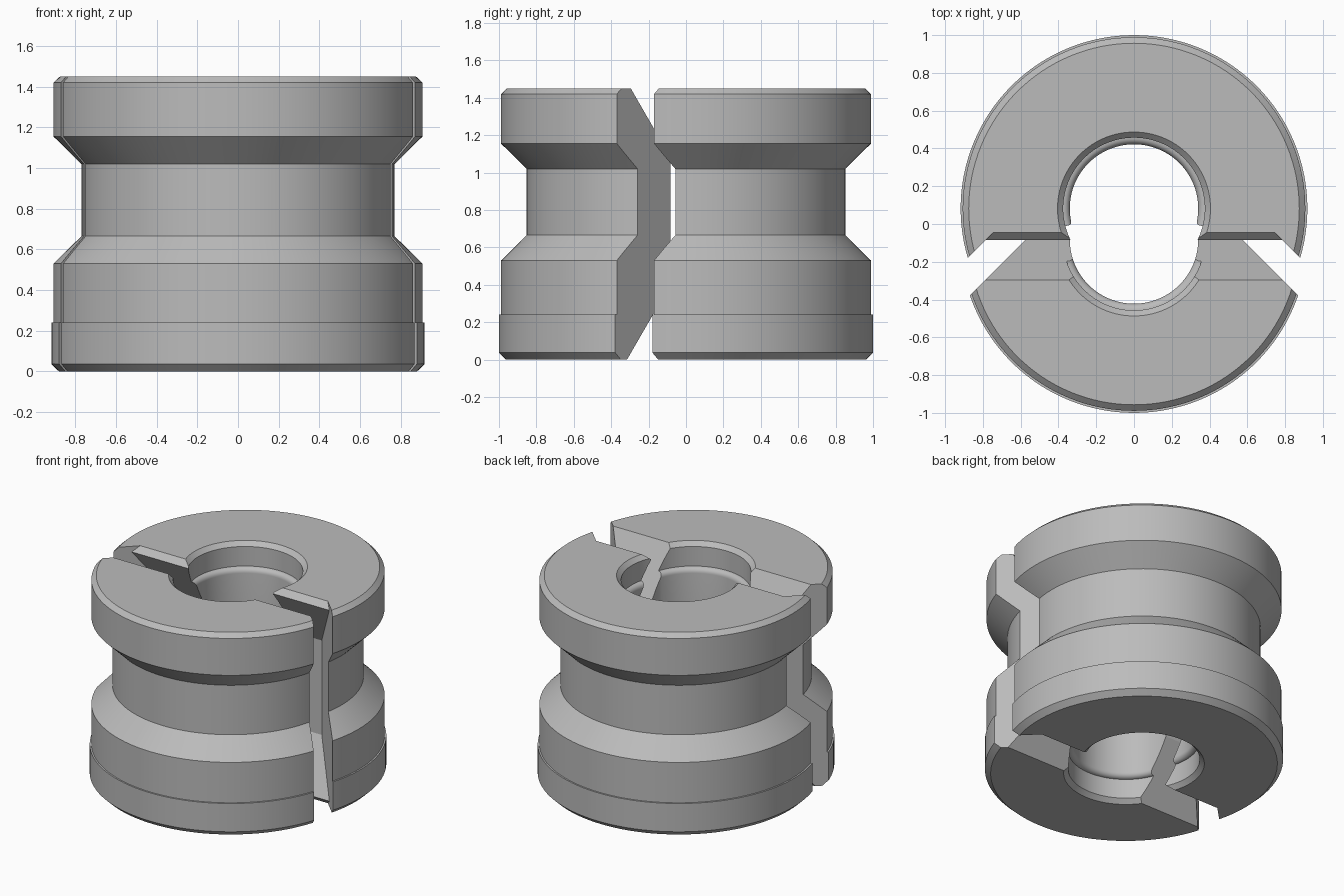
import bpy, bmesh, math
from mathutils import Vector

cube = bpy.data.objects.get("Cube")
if cube:
    bpy.data.objects.remove(cube, do_unlink=True)

OFFSET = 0.082      # each half is pulled this far from the middle
SEGMENTS = 128

steel = bpy.data.materials.new("plain_grey")
steel.use_nodes = True
grey = (0.5, 0.5, 0.5, 1)
steel.diffuse_color = grey
steel.node_tree.nodes["Principled BSDF"].inputs["Base Color"].default_value = grey

# Closed (radius, height) section: outside upwards, then bore downwards
OUTSIDE = [(0.88, 0), (0.918, 0.037), (0.918, 0.24), (0.907, 0.24), (0.907, 0.53),
           (0.77, 0.665), (0.77, 1.02), (0.907, 1.155), (0.907, 1.42), (0.875, 1.45)]
BORE_TOP = [(0.405, 1.45), (0.375, 1.42), (0.375, 1.28)]
BORE_LOW = [(0.375, 0.17), (0.375, 0.03), (0.405, 0)]


def fillet(z, direction):
    """Quarter-round shoulder narrowing the bore."""
    steps = [i * math.pi / 12 for i in range(1, 7)]
    return [(0.34 + 0.035 * (1 - math.sin(a)),
             z + direction * 0.035 * (1 - math.cos(a))) for a in steps]


SECTION = OUTSIDE + BORE_TOP + fillet(1.28, -1) + fillet(0.17, 1)[::-1] + BORE_LOW


def make_object(name, bm):
    bmesh.ops.recalc_face_normals(bm, faces=bm.faces)
    mesh = bpy.data.meshes.new(name)
    bm.to_mesh(mesh)
    bm.free()
    mesh.materials.append(steel)
    ob = bpy.data.objects.new(name, mesh)
    bpy.context.collection.objects.link(ob)
    return ob


def revolved_spool(name, y):
    bm = bmesh.new()
    verts = [bm.verts.new((r, y, z)) for r, z in SECTION]
    edges = [bm.edges.new((v, verts[i - 1])) for i, v in enumerate(verts)]
    bmesh.ops.spin(bm, geom=verts + edges, cent=(0, y, 0), axis=(0, 0, 1),
                   angle=math.tau, steps=SEGMENTS, use_merge=True)
    bmesh.ops.remove_doubles(bm, verts=bm.verts, dist=0.0001)
    return make_object(name, bm)


def tongue_block(name, outline, reach):
    """Prism of a (y, z) outline whose ends slope at 45 degrees in plan."""
    bm = bmesh.new()
    ends = [[bm.verts.new((s * (reach - y), y, z)) for y, z in outline] for s in (-1, 1)]
    for end in ends:
        bm.faces.new(end)
    for i in range(len(outline)):
        bm.faces.new((ends[0][i - 1], ends[0][i], ends[1][i], ends[1][i - 1]))
    ob = make_object(name, bm)
    ob.hide_render = True
    return ob


def shape_half(half, block, operation):
    mod = half.modifiers.new("joint", 'BOOLEAN')
    mod.object = block
    mod.operation = operation
    mod.solver = 'EXACT'
    bpy.ops.object.select_all(action='DESELECT')
    half.select_set(True)
    bpy.context.view_layer.objects.active = half
    bpy.ops.object.modifier_apply(modifier=mod.name)
    bpy.ops.object.shade_smooth_by_angle(angle=math.radians(25))
    bpy.data.objects.remove(block, do_unlink=True)


# Front half ends in a tapered tongue
tongue = [(-1.5, -0.1), (-0.373, -0.1), (-0.082, 0.404), (-0.082, 1.08),
          (-0.353, 1.55), (-1.5, 1.55)]
front_half = revolved_spool("front_half", -OFFSET)
shape_half(front_half, tongue_block("tongue_block", tongue, 0.49), 'INTERSECT')

# Back half has the matching recess with small bevelled lips
recess = [(-1.5, -0.1), (0.055, -0.1), (-0.085, 0.04), (0.115, 0.386),
          (0.115, 1.064), (-0.085, 1.41), (0.055, 1.55), (-1.5, 1.55)]
back_half = revolved_spool("back_half", OFFSET)
shape_half(back_half, tongue_block("recess_block", recess, 0.70), 'DIFFERENCE')
